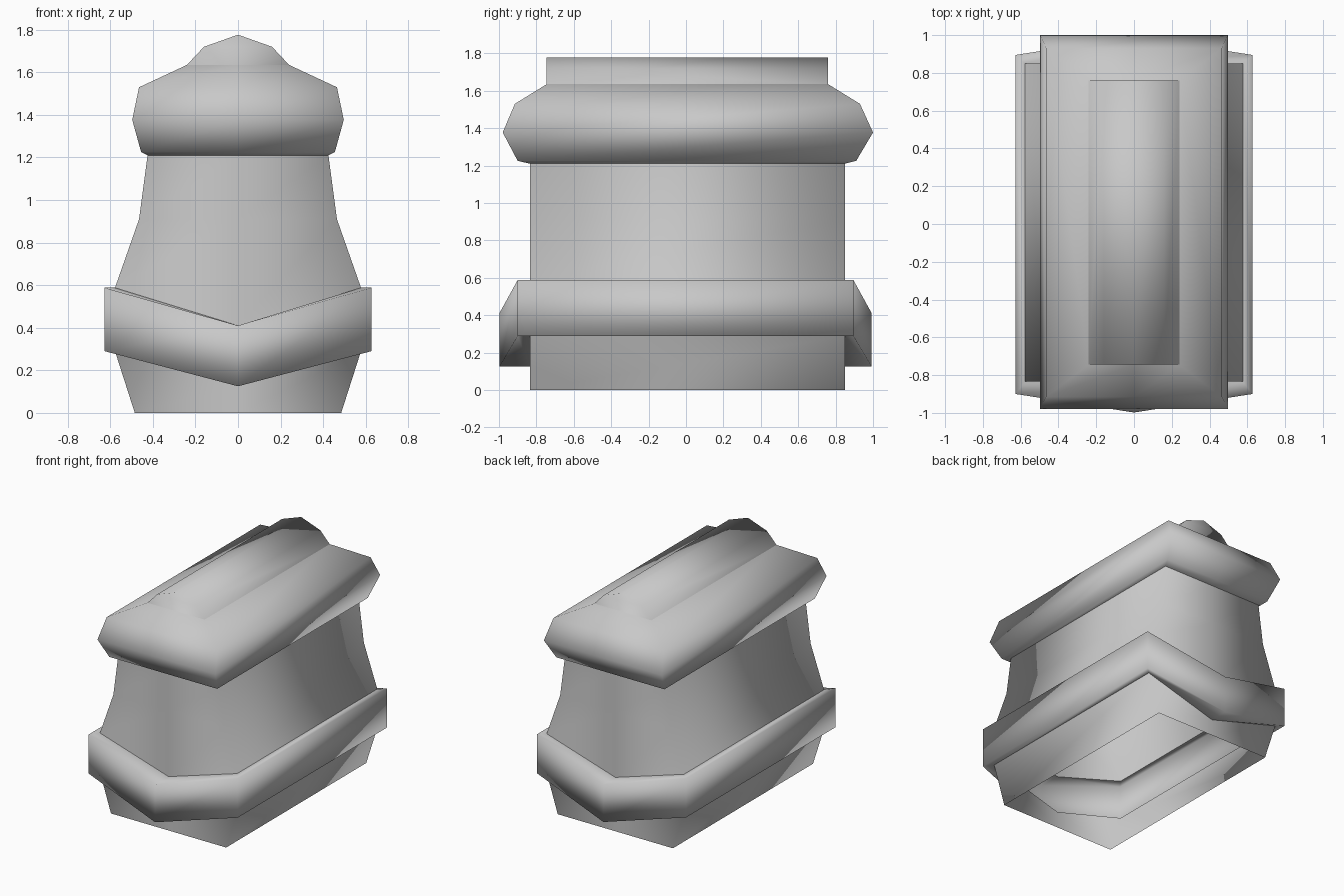
import bpy
import bmesh
import math

cube = bpy.data.objects.get("Cube")
if cube:
    bpy.data.objects.remove(cube, do_unlink=True)

stone = bpy.data.materials.new("grey_stone")
stone.use_nodes = True
GREY = (0.58, 0.58, 0.58, 1)
stone.diffuse_color = GREY
stone.node_tree.nodes["Principled BSDF"].inputs["Base Color"].default_value = GREY

FRONT, BACK = -0.835, 0.85   # end walls of the body


def ring(x, front, back, z, drop=0.0, bulge=0.0):
    """Rectangular loop whose end midpoints can dip and push outward."""
    return [(x, front, z), (x, back, z), (0, back + bulge, z - drop),
            (-x, back, z), (-x, front, z), (0, front - bulge, z - drop)]


def loft(name, rings, closed=True, caps=False):
    """Skin a list of loops; gentle bends are smooth, the rest are sharp."""
    bm = bmesh.new()
    loops = [[bm.verts.new(p) for p in r] for r in rings]
    n = len(loops[0])
    for a, b in zip(loops, loops[1:]):
        for i in range(n if closed else n - 1):
            j = (i + 1) % n
            bm.faces.new((a[i], a[j], b[j], b[i]))
    if caps:
        bm.faces.new(loops[0][::-1])
        bm.faces.new(loops[-1])
    for f in bm.faces:
        f.smooth = True
    for e in bm.edges:
        centre = all(abs(v.co.x) < 0.01 for v in e.verts)
        limit = math.radians(45 if centre else 21)
        e.smooth = e.calc_face_angle(0) < limit
    mesh = bpy.data.meshes.new(name)
    bm.to_mesh(mesh)
    bm.free()
    mesh.materials.append(stone)
    obj = bpy.data.objects.new(name, mesh)
    bpy.context.collection.objects.link(obj)
    return obj


# Seams shared by neighbouring parts
band_low = ring(0.578, FRONT, BACK, 0.29, drop=0.165)
band_high = ring(0.578, FRONT, BACK, 0.588, drop=0.178)
neck = ring(0.425, FRONT, BACK, 1.21)

# Flared foot, open underneath
loft("base", [ring(0.485, FRONT, BACK, 0), band_low])

# Pointed belt with ledges above and below
loft("band", [band_low,
              ring(0.627, -0.9, 0.895, 0.29, drop=0.165, bulge=0.098),
              ring(0.627, -0.9, 0.895, 0.588, drop=0.178, bulge=0.098),
              band_high])

# Tapering waist
loft("body", [band_high, ring(0.465, FRONT, BACK, 0.91), neck])

# Faceted lid with sloping shoulders
loft("lid", [neck,
             ring(0.455, -0.9, 0.91, 1.225),
             ring(0.497, -0.98, 1.0, 1.377),
             ring(0.465, -0.915, 0.93, 1.53),
             ring(0.24, -0.745, 0.76, 1.635)])

# Ridge along the top
profile = [(0.24, 1.635), (0.16, 1.72), (0, 1.777), (-0.16, 1.72), (-0.24, 1.635)]
loft("ridge", [[(x, y, z) for x, z in profile] for y in (0.76, -0.745)],
     closed=False, caps=True)
